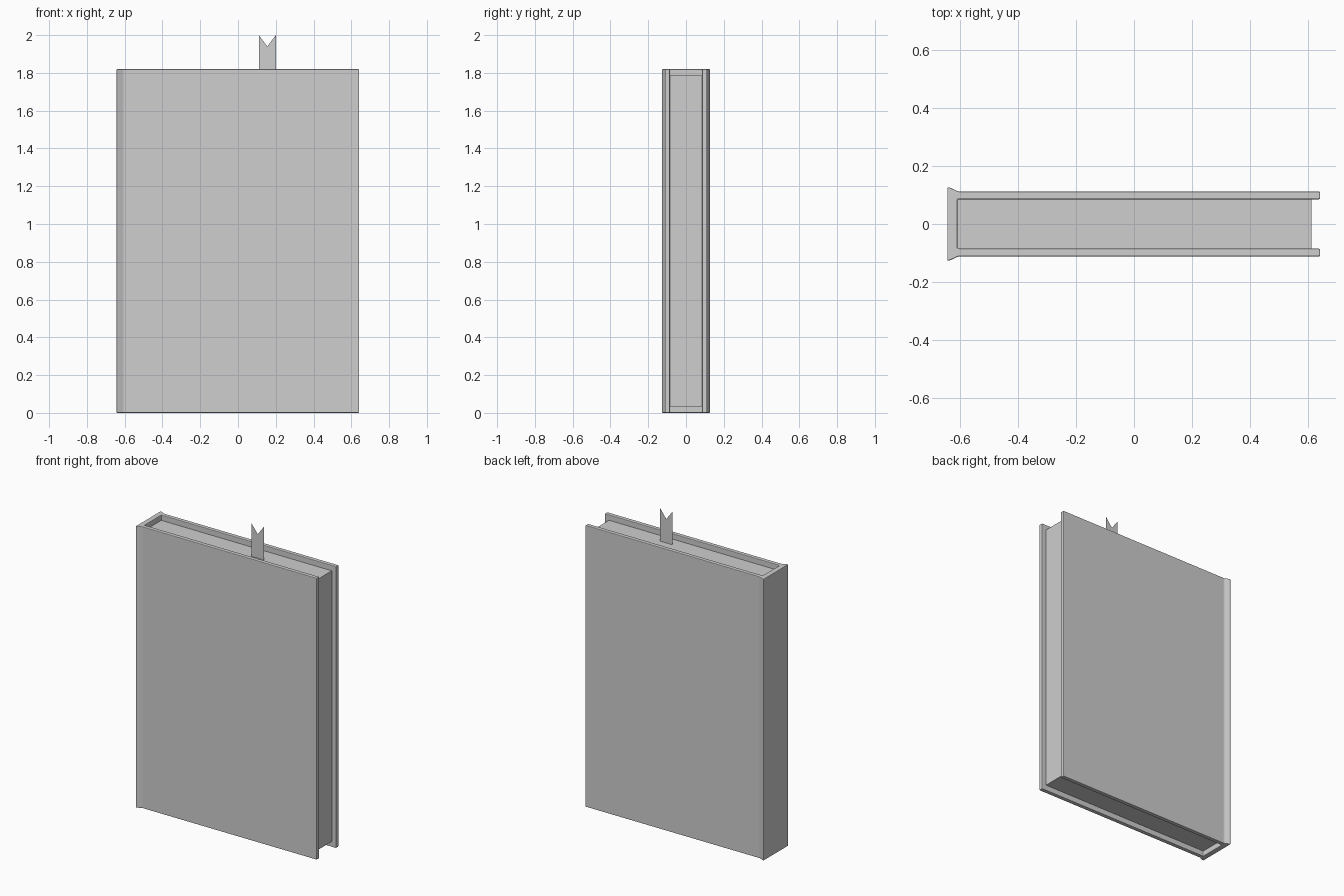
import bpy
import bmesh
from mathutils import Vector

cube = bpy.data.objects.get("Cube")
if cube:
    bpy.data.objects.remove(cube, do_unlink=True)

grey = bpy.data.materials.new("plain_grey")
grey.use_nodes = True
grey.diffuse_color = (0.62, 0.62, 0.62, 1)
grey.node_tree.nodes["Principled BSDF"].inputs["Base Color"].default_value = grey.diffuse_color


def prism(name, outline, push, bevel=0):
    """Fill an outline and, if push is given, extrude it along that vector."""
    bm = bmesh.new()
    face = bm.faces.new([bm.verts.new(p) for p in outline])
    if push:
        result = bmesh.ops.extrude_face_region(bm, geom=[face], use_keep_orig=True)
        moved = [v for v in result["geom"] if isinstance(v, bmesh.types.BMVert)]
        bmesh.ops.translate(bm, verts=moved, vec=Vector(push))
        bmesh.ops.recalc_face_normals(bm, faces=bm.faces[:])
    mesh = bpy.data.meshes.new(name)
    bm.to_mesh(mesh)
    bm.free()
    mesh.materials.append(grey)
    obj = bpy.data.objects.new(name, mesh)
    bpy.context.collection.objects.link(obj)
    if bevel:
        mod = obj.modifiers.new("soft_edges", "BEVEL")
        mod.width = bevel
        mod.segments = 2
        mod.limit_method = "ANGLE"
        mod.angle_limit = 0.35
    return obj


HEIGHT = 1.82
INNER, OUTER, FLARE = 0.085, 0.112, 0.126
SPINE, HINGE, EDGE = -0.643, -0.605, 0.641

# Hard cover: two boards joined by a spine that flares at its corners
half = [(SPINE, FLARE), (SPINE + 0.008, FLARE), (HINGE, OUTER),
        (EDGE, OUTER), (EDGE, INNER), (HINGE - 0.003, INNER)]
loop = half + [(x, -y) for x, y in reversed(half)]
prism("cover", [(x, y, 0) for x, y in loop], (0, 0, HEIGHT), 0.005)

# Page block, set back from the cover edges
x0, x1 = HINGE - 0.003, 0.611
margin = 0.035
pages = [(x0, -INNER), (x1, -INNER), (x1, INNER), (x0, INNER)]
prism("pages", [(x, y, margin) for x, y in pages], (0, 0, HEIGHT - 2 * margin))

# Ribbon bookmark with a swallowtail tip
left, right, bottom, top = 0.11, 0.2, HEIGHT - margin, 2.0
ribbon = [(left, bottom), (right, bottom), (right, top),
          ((left + right) / 2, top - 0.06), (left, top)]
prism("bookmark", [(x, -0.02, z) for x, z in ribbon], None)
